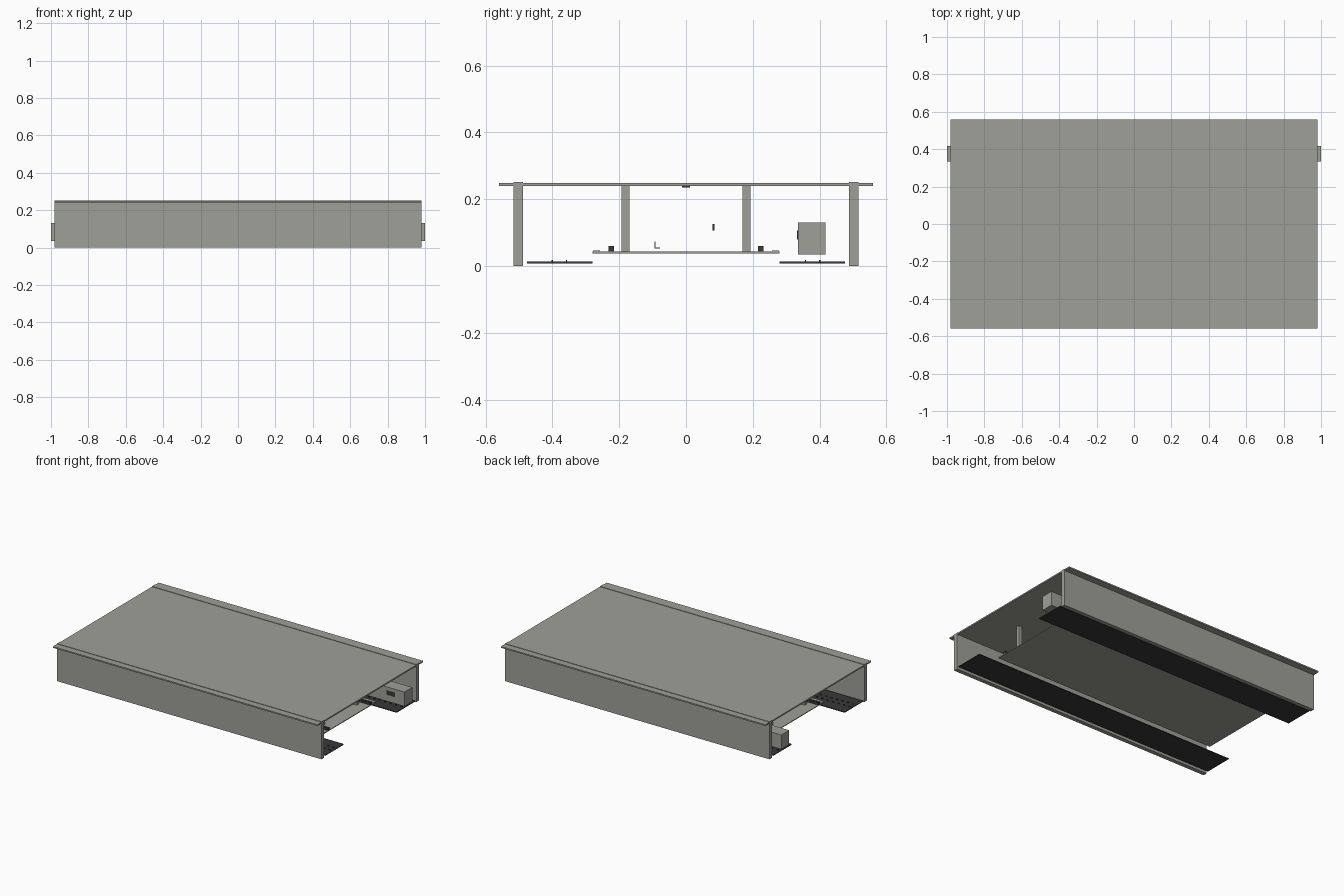
import bpy
import bmesh
from mathutils import Matrix, Vector

cube = bpy.data.objects.get("Cube")
if cube:
    bpy.data.objects.remove(cube, do_unlink=True)


def material(name, rgb):
    m = bpy.data.materials.new(name)
    m.use_nodes = True
    m.diffuse_color = (*rgb, 1)
    m.node_tree.nodes["Principled BSDF"].inputs["Base Color"].default_value = (*rgb, 1)
    return m


GREY = material("warm grey", (0.35, 0.35, 0.32))
DARK = material("near black", (0.04, 0.04, 0.04))


def boxes(name, mat, spans):
    """One object made of boxes, each given as (x range, y range, z range)."""
    bm = bmesh.new()
    for span in spans:
        lo, hi = (Vector(c) for c in zip(*span))
        place = Matrix.Translation((lo + hi) / 2) @ Matrix.Diagonal((*(hi - lo), 1))
        bmesh.ops.create_cube(bm, size=1, matrix=place)
    mesh = bpy.data.meshes.new(name)
    bm.to_mesh(mesh)
    bm.free()
    mesh.materials.append(mat)
    ob = bpy.data.objects.new(name, mesh)
    bpy.context.collection.objects.link(ob)
    return ob


def around(centre, size):
    return (centre - size / 2, centre + size / 2)


LENGTH = (-0.98, 0.98)
DECK = (-0.83, 0.83)

# Roof slab and the small strip under its centre line
boxes("roof_slab", GREY, [(LENGTH, (-0.56, 0.56), (0.24, 0.249))])
boxes("roof_strip", DARK, [(around(0, 0.3), around(0, 0.025), (0.235, 0.24))])

# Lower deck with raised rims
boxes("lower_deck", GREY, [(DECK, (-0.28, 0.28), (0.038, 0.043))])

for side, label in ((-1, "front"), (1, "back")):
    # Outer wall, standing slightly proud of the slab
    boxes(label + "_wall", GREY,
          [(LENGTH, around(side * 0.502, 0.028), (0, 0.252))])
    boxes(label + "_deck_rim", GREY,
          [(DECK, around(side * 0.268, 0.02), (0.043, 0.046))])

    # Posts hanging the deck from the slab
    boxes(label + "_posts", GREY,
          [(around(x, 0.025), around(side * 0.181, 0.025), (0.043, 0.24))
           for x in (-0.75, -0.25, 0.25, 0.75)])

    # Dark rail on the deck
    boxes(label + "_rail", DARK,
          [(DECK, around(side * 0.224, 0.016), (0.043, 0.06))])

    # Dark walkway with rows of studs
    boxes(label + "_walkway", DARK,
          [(LENGTH, around(side * 0.378, 0.196), (0.008, 0.013))])
    boxes(label + "_walkway_studs", DARK,
          [(around(-0.96 + i * 0.04, 0.012), around(side * y, 0.004), (0.013, 0.018))
           for i in range(49) for y in (0.358, 0.4)])

# Long duct along the back, poking out of both ends, with dark side plates
boxes("duct", GREY, [((-1, 1), (0.335, 0.418), (0.035, 0.131))])
boxes("duct_plates", DARK,
      [(around(x, 0.06), (0.332, 0.335), (0.08, 0.106)) for x in (-0.9, 0.9)])

# Small fittings above the deck
boxes("angle_bracket", GREY,
      [(around(0, 0.2), (-0.094, -0.091), (0.055, 0.074)),
       (around(0, 0.2), (-0.094, -0.078), (0.053, 0.056))])
boxes("small_plate", DARK, [(around(0, 0.1), around(0.083, 0.006), (0.107, 0.126))])
